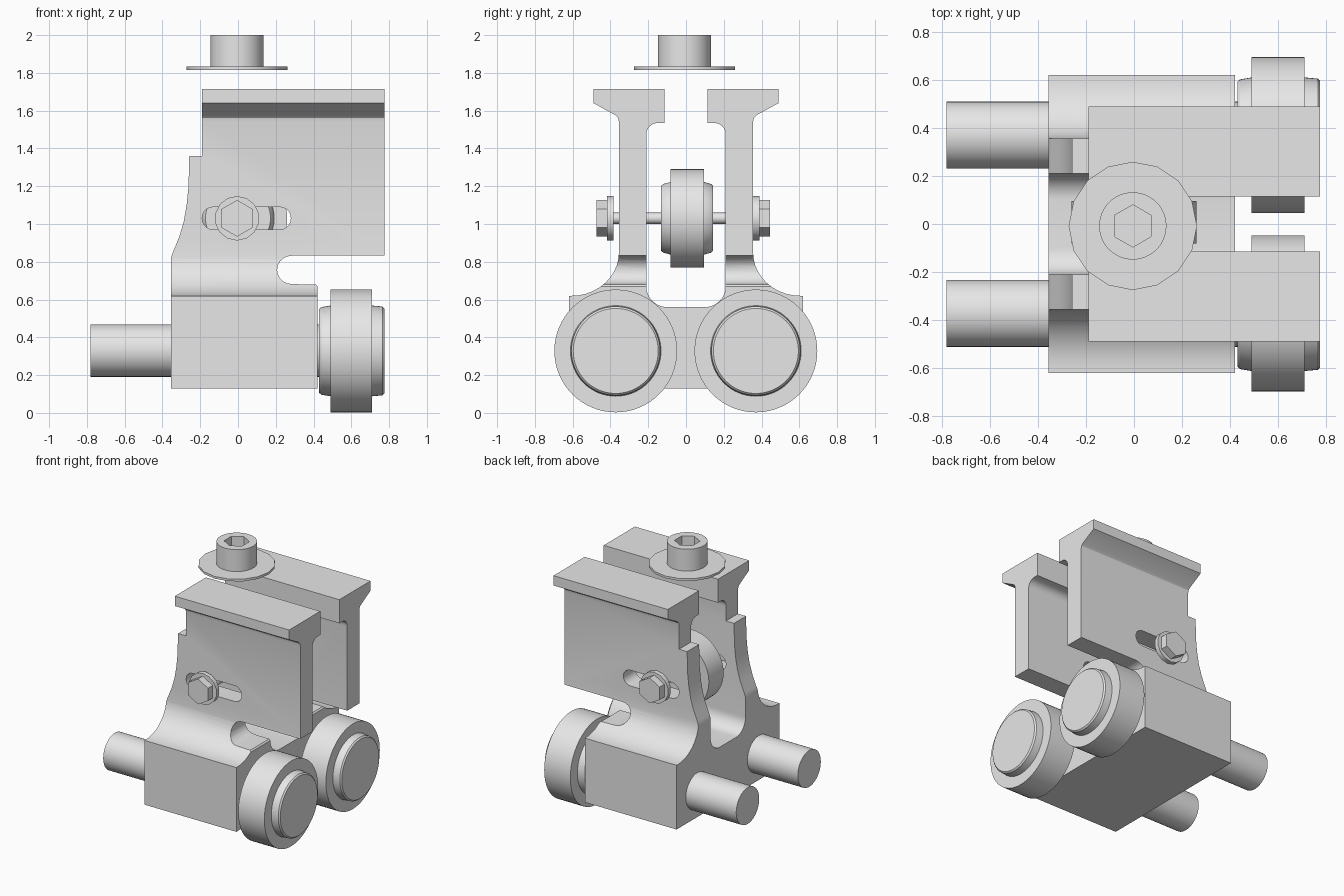
import bpy, bmesh
from math import sin, cos, pi, radians
from mathutils import Vector

cube = bpy.data.objects.get("Cube")
if cube:
    bpy.data.objects.remove(cube, do_unlink=True)

steel = bpy.data.materials.new("light_grey_steel")
steel.use_nodes = True
GREY = (0.8, 0.8, 0.8, 1)
steel.diffuse_color = GREY
steel.node_tree.nodes["Principled BSDF"].inputs["Base Color"].default_value = GREY


def finish(name, bm):
    bmesh.ops.recalc_face_normals(bm, faces=bm.faces)
    mesh = bpy.data.meshes.new(name)
    bm.to_mesh(mesh)
    bm.free()
    mesh.materials.append(steel)
    obj = bpy.data.objects.new(name, mesh)
    bpy.context.collection.objects.link(obj)
    return obj


def prism(name, points, axis, start, end):
    """Extrude a closed outline along x (outline in y, z) or y (outline in x, z)."""
    bm = bmesh.new()
    place = (lambda a, b: (start, a, b)) if axis == "x" else (lambda a, b: (a, start, b))
    face = bm.faces.new([bm.verts.new(place(a, b)) for a, b in points])
    moved = bmesh.ops.extrude_face_region(bm, geom=[face])["geom"]
    step = Vector((end - start, 0, 0) if axis == "x" else (0, end - start, 0))
    bmesh.ops.translate(bm, vec=step, verts=[v for v in moved if isinstance(v, bmesh.types.BMVert)])
    return finish(name, bm)


def lathe(name, profile, axis, centre, sides=48):
    """Turn a profile of (position along axis, radius) about an axis."""
    place = {"x": lambda a, r: (a, 0, r),
             "y": lambda a, r: (0, a, r),
             "z": lambda a, r: (0, r, a)}[axis]
    direction = {"x": (1, 0, 0), "y": (0, 1, 0), "z": (0, 0, 1)}[axis]
    bm = bmesh.new()
    verts = [bm.verts.new(place(a, r)) for a, r in profile]
    edges = [bm.edges.new(pair) for pair in zip(verts, verts[1:])]
    bmesh.ops.spin(bm, geom=verts + edges, cent=(0, 0, 0), axis=direction,
                   angle=2 * pi, steps=sides, use_duplicate=False)
    bmesh.ops.remove_doubles(bm, verts=bm.verts, dist=0.0005)
    bmesh.ops.translate(bm, vec=centre, verts=bm.verts)
    return finish(name, bm)


def rod(name, start, end, radius, axis, centre, sides=48):
    return lathe(name, [(start, 0), (start, radius), (end, radius), (end, 0)], axis, centre, sides)


def arc(cx, cy, rx, ry, first, last, steps=10):
    angles = [radians(first + (last - first) * i / steps) for i in range(steps + 1)]
    return [(cx + rx * cos(t), cy + ry * sin(t)) for t in angles]


def combine(obj, cutter, operation):
    mod = obj.modifiers.new(operation, "BOOLEAN")
    mod.operation = operation
    mod.solver = "EXACT"
    mod.object = cutter
    bpy.context.view_layer.objects.active = obj
    bpy.ops.object.modifier_apply(modifier=mod.name)
    bpy.data.objects.remove(cutter, do_unlink=True)


# Carriage body: cross-section with base, flared walls and top flanges
half = [(0.62, 0.13), (0.62, 0.62)]
half += arc(0.605, 0.85, 0.25, 0.23, 270, 180)
half += [(0.355, 1.54), (0.36, 1.562), (0.375, 1.577), (0.49, 1.64),
         (0.49, 1.715), (0.115, 1.715), (0.115, 1.535)]
half += arc(0.15, 1.475, 0.06, 0.06, 90, 0, 6)
half += arc(0.1, 0.67, 0.11, 0.11, 0, -90)
section = half + [(-y, z) for y, z in reversed(half)]
body = prism("carriage_body", section, "x", -0.5, 0.9)

# Side outline trims the walls, step and relief notch
outline = [(-0.355, 0), (0.42, 0), (0.42, 0.67), (0.41, 0.68), (0.32, 0.681)]
outline += arc(0.285, 0.757, 0.078, 0.075, 270, 90)
outline += [(0.775, 0.832), (0.775, 1.8), (-0.19, 1.8), (-0.19, 1.36), (-0.258, 1.36),
            (-0.262, 1.2), (-0.272, 1.1), (-0.288, 1.01), (-0.312, 0.93), (-0.345, 0.85), (-0.355, 0.82)]
combine(body, prism("outline_cutter", outline, "y", -0.8, 0.8), "INTERSECT")

# Adjustment slot through both walls
slot = arc(0.22, 1.03, 0.06, 0.06, -90, 90) + arc(-0.13, 1.03, 0.06, 0.06, 90, 270)
combine(body, prism("slot_cutter", slot, "y", -0.8, 0.8), "DIFFERENCE")
parts = [body]

# Lower rollers and their pins
roller = [(0.43, 0), (0.43, 0.222), (0.442, 0.232), (0.49, 0.24), (0.49, 0.325),
          (0.71, 0.325), (0.71, 0.24), (0.765, 0.235), (0.775, 0.225), (0.775, 0)]
for side, y in (("left", 0.37), ("right", -0.372)):
    parts.append(lathe(side + "_roller", roller, "x", (0, y, 0.328), 64))
    parts.append(rod(side + "_pin", -0.78, 0.44, 0.139, "x", (0, y, 0.33)))

# Middle roller on its cross axle
middle = [(-0.132, 0), (-0.132, 0.172), (-0.12, 0.182), (-0.082, 0.192), (-0.082, 0.26),
          (0.096, 0.26), (0.096, 0.192), (0.132, 0.182), (0.143, 0.172), (0.143, 0)]
parts.append(lathe("middle_roller", middle, "y", (0, 0, 1.03), 64))
parts.append(rod("cross_axle", -0.43, 0.4, 0.03, "y", (0, 0, 1.03), 20))

# Washer and hexagonal head at each end of the axle
for name, sign, inner in (("front", -1, 0.385), ("back", 1, 0.356)):
    spot = (-0.005, 0, 1.03)
    parts.append(rod(name + "_axle_washer", sign * inner, sign * (inner + 0.033),
                     0.118, "y", spot, 14))
    parts.append(rod(name + "_hex_head", sign * (inner + 0.033), sign * (inner + 0.09),
                     0.097, "y", spot, 6))

# Top socket screw and its wide washer
screw = rod("socket_screw", 1.825, 2.0, 0.14, "z", (-0.005, -0.008, 0))
combine(screw, rod("socket_cutter", 1.9, 2.1, 0.088, "z", (-0.005, -0.008, 0), 6), "DIFFERENCE")
parts.append(screw)
parts.append(rod("top_washer", 1.816, 1.833, 0.267, "z", (-0.005, -0.008, 0), 16))

# Smooth curved faces, keep edges sharp
bpy.ops.object.select_all(action="DESELECT")
for part in parts:
    part.select_set(True)
bpy.context.view_layer.objects.active = body
bpy.ops.object.shade_smooth_by_angle(angle=radians(30))
